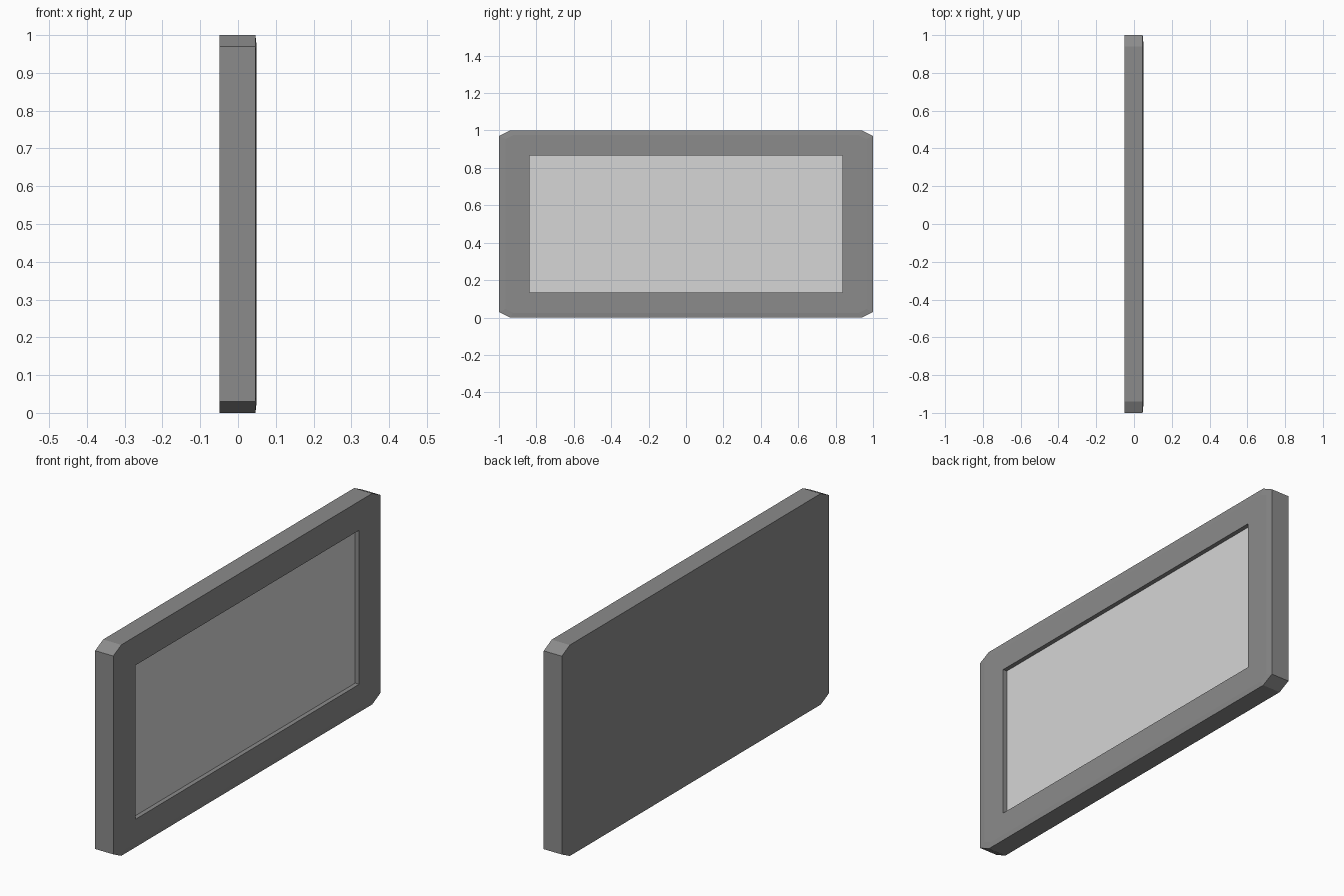
import bpy, bmesh

if "Cube" in bpy.data.objects:
    bpy.data.objects.remove(bpy.data.objects["Cube"])


def material(name, v):
    m = bpy.data.materials.new(name)
    m.diffuse_color = (v, v, v, 1)
    m.use_nodes = True
    m.node_tree.nodes["Principled BSDF"].inputs["Base Color"].default_value = m.diffuse_color
    return m


def make_object(name, bm, mat):
    bmesh.ops.recalc_face_normals(bm, faces=bm.faces)
    me = bpy.data.meshes.new(name)
    bm.to_mesh(me)
    bm.free()
    me.materials.append(mat)
    ob = bpy.data.objects.new(name, me)
    bpy.context.collection.objects.link(ob)
    return ob


def octagon(bm, x, hy, hz, cy, cz):
    """Rectangle with cut corners in the YZ plane, centred on z = 0.5."""
    pts = [(hy, hz - cz), (hy - cy, hz), (cy - hy, hz), (-hy, hz - cz),
           (-hy, cz - hz), (cy - hy, -hz), (hy - cy, -hz), (hy, cz - hz)]
    return [bm.verts.new((x, y, 0.5 + z)) for y, z in pts]


def bridge(bm, a, b):
    n = len(a)
    for i in range(n):
        bm.faces.new((a[i], a[(i + 1) % n], b[(i + 1) % n], b[i]))


grey = material("frame grey", 0.26)
light = material("panel light grey", 0.67)

HY, HZ = 0.838, 0.365   # half size of the opening
FLOOR = 0.028           # depth position of the panel

# Frame: flat back, cut corners, slightly raised front border, open recess
bm = bmesh.new()
back = octagon(bm, -0.049, 1.0, 0.5, 0.06, 0.03)
rim = octagon(bm, 0.046, 1.0, 0.5, 0.06, 0.03)
raised = octagon(bm, 0.049, 0.965, 0.475, 0.04, 0.02)
lip = octagon(bm, 0.049, HY, HZ, 0, 0)
inner = octagon(bm, FLOOR, HY, HZ, 0, 0)
bm.faces.new(back)
for a, b in ((back, rim), (rim, raised), (raised, lip), (lip, inner)):
    bridge(bm, a, b)
bmesh.ops.remove_doubles(bm, verts=bm.verts, dist=0.0005)
make_object("frame", bm, grey)

# Panel: floor of the recess
bm = bmesh.new()
corners = ((-HY, -HZ), (HY, -HZ), (HY, HZ), (-HY, HZ))
panel = bm.faces.new([bm.verts.new((FLOOR, y, 0.5 + z)) for y, z in corners])
panel.normal_update()
ob = make_object("panel", bm, light)
if ob.data.polygons[0].normal.x < 0:
    ob.data.flip_normals()
